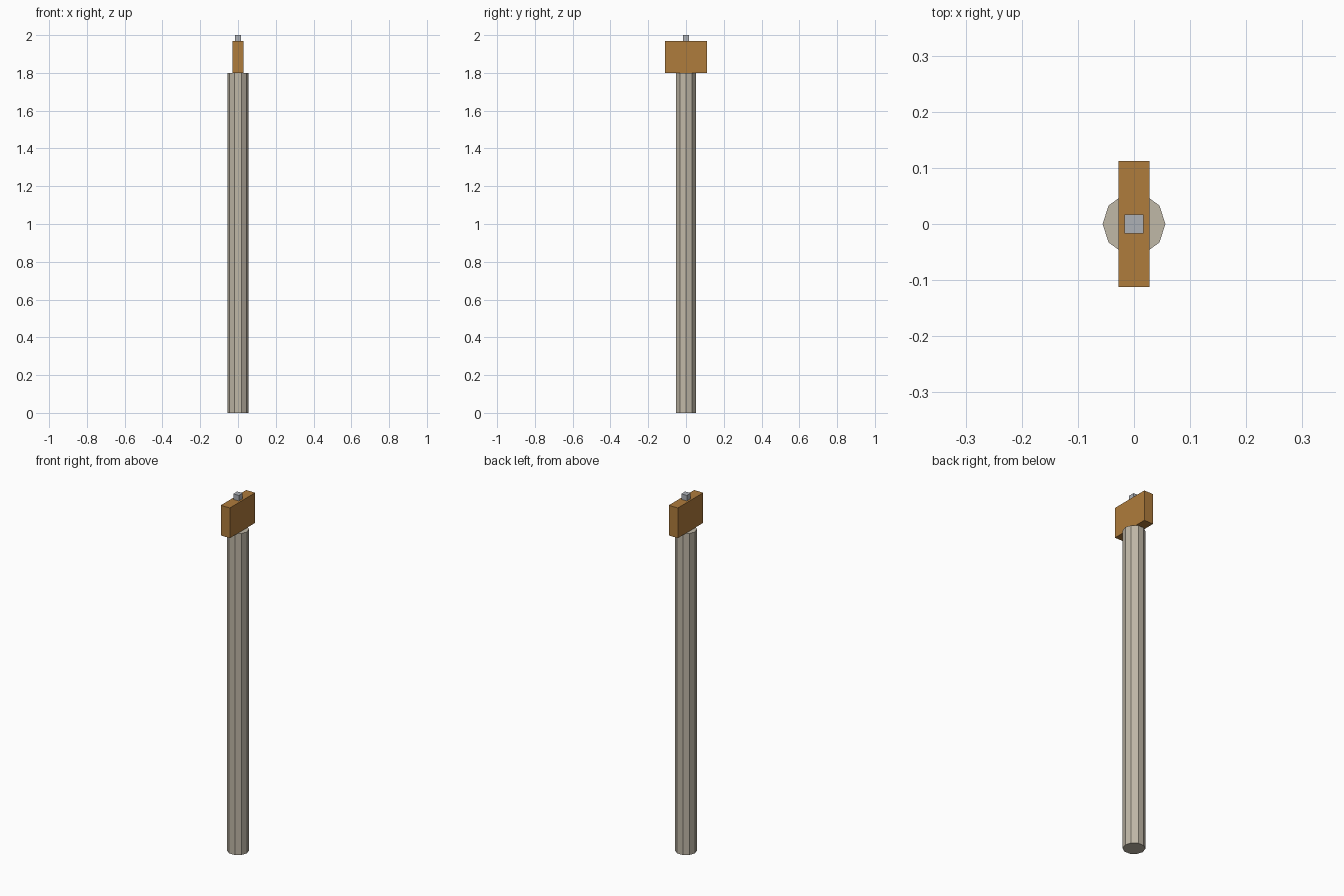
import bpy

if "Cube" in bpy.data.objects:
    bpy.data.objects.remove(bpy.data.objects["Cube"])


def finish(obj, name, color):
    obj.name = name
    mat = bpy.data.materials.new(name + "_color")
    mat.diffuse_color = (*color, 1)
    mat.use_nodes = True
    mat.node_tree.nodes["Principled BSDF"].inputs["Base Color"].default_value = mat.diffuse_color
    obj.data.materials.append(mat)


def box(name, size, z_bottom, color):
    bpy.ops.mesh.primitive_cube_add(size=1, location=(0, 0, z_bottom + size[2] / 2))
    obj = bpy.context.object
    obj.scale = size
    bpy.ops.object.transform_apply(location=False, rotation=False, scale=True)
    finish(obj, name, color)


# Ten-sided pole, with corners pointing along x
POLE_H = 1.8
bpy.ops.mesh.primitive_cylinder_add(vertices=10, radius=0.056, depth=POLE_H,
                                    location=(0, 0, POLE_H / 2),
                                    rotation=(0, 0, 1.5707963))
bpy.ops.object.transform_apply(location=False, rotation=True, scale=False)
finish(bpy.context.object, "pole", (0.53, 0.48, 0.39))

# Wooden head block across the pole top
box("head_block", (0.056, 0.224, 0.169), POLE_H, (0.43, 0.20, 0.045))

# Small metal pin on top of the block
box("top_pin", (0.034, 0.034, 0.031), 1.969, (0.42, 0.44, 0.47))
